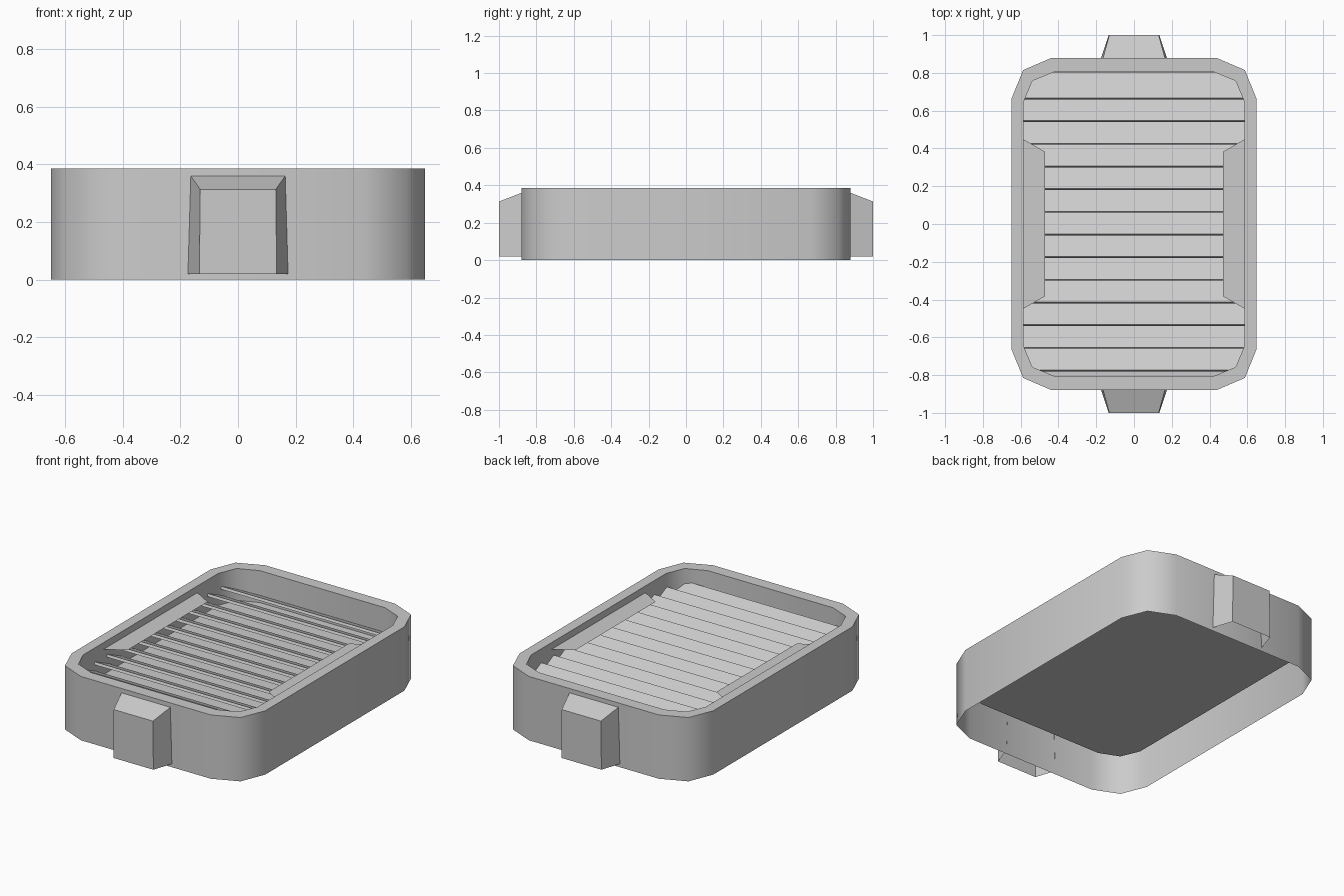
import bpy
import bmesh
import math
from mathutils import Matrix

cube = bpy.data.objects.get("Cube")
if cube:
    bpy.data.objects.remove(cube, do_unlink=True)

grey = bpy.data.materials.new("plain_grey")
grey.use_nodes = True
grey.diffuse_color = (0.6, 0.6, 0.6, 1)
grey.node_tree.nodes["Principled BSDF"].inputs["Base Color"].default_value = (0.6, 0.6, 0.6, 1)

TOP, FLOOR, LEDGE_TOP = 0.386, 0.193, 0.345


def finish(name, bm, smooth=False):
    mesh = bpy.data.meshes.new(name)
    bm.to_mesh(mesh)
    bm.free()
    mesh.materials.append(grey)
    obj = bpy.data.objects.new(name, mesh)
    bpy.context.scene.collection.objects.link(obj)
    if smooth:
        bpy.ops.object.select_all(action='DESELECT')
        obj.select_set(True)
        bpy.context.view_layer.objects.active = obj
        bpy.ops.object.shade_smooth_by_angle(angle=math.radians(50))


def outline(corner):
    """Mirror one chamfered corner into a full counter-clockwise loop."""
    half = corner + [(-x, y) for x, y in reversed(corner)]
    return half + [(-x, -y) for x, y in half]


def ring(bm, pts, z):
    return [bm.verts.new((x, y, z)) for x, y in pts]


def bridge(bm, a, b):
    for i in range(len(a)):
        j = (i + 1) % len(a)
        bm.faces.new((a[i], a[j], b[j], b[i]))


def sheet(name, pts, z):
    bm = bmesh.new()
    bm.faces.new(ring(bm, pts, z))
    finish(name, bm)


# Frame: thin outer skirt, flat rim, inner wall and recessed floor
outer = outline([(0.648, 0.665), (0.587, 0.815), (0.435, 0.88)])
inner = outline([(0.585, 0.645), (0.538, 0.757), (0.42, 0.806)])
bm = bmesh.new()
loops = [ring(bm, outer, 0), ring(bm, outer, TOP),
         ring(bm, inner, TOP), ring(bm, inner, FLOOR)]
for low, high in zip(loops, loops[1:]):
    bridge(bm, low, high)
bm.faces.new(loops[-1])
finish("frame", bm, smooth=True)

# Overlapping tilted slats above the floor, high edge towards the front
TILT, LENGTH, THICK = math.radians(25), 0.15, 0.016
for i in range(13):
    bm = bmesh.new()
    bmesh.ops.create_cube(bm, size=1)
    bmesh.ops.scale(bm, vec=(1.172, LENGTH, THICK), verts=bm.verts)
    bmesh.ops.translate(bm, vec=(0, LENGTH / 2, -THICK / 2), verts=bm.verts)
    move = Matrix.Translation((0, 0.667 - 0.12 * i, 0.302)) @ Matrix.Rotation(-TILT, 4, 'X')
    bmesh.ops.transform(bm, matrix=move, verts=bm.verts)
    finish(f"slat_{i + 1}", bm)

# Flat side ledges over the slat ends
ledge = [(0.588, -0.45), (0.588, 0.45), (0.472, 0.383), (0.472, -0.383)]
sheet("left_ledge", ledge, LEDGE_TOP)
sheet("right_ledge", [(-x, -y) for x, y in ledge], LEDGE_TOP)

# Hollow tapered lugs on the ends, open underneath
for side, label in ((-1, "front"), (1, "back")):
    base = [(-0.174, 0.02), (-0.164, 0.36), (0.164, 0.36), (0.174, 0.02)]
    tip = [(-0.134, 0.02), (-0.131, 0.313), (0.131, 0.313), (0.134, 0.02)]
    bm = bmesh.new()
    a = [bm.verts.new((side * x, side * 0.879, z)) for x, z in base]
    b = [bm.verts.new((side * x, side, z)) for x, z in tip]
    for i in range(3):
        bm.faces.new((a[i], b[i], b[i + 1], a[i + 1]))
    bm.faces.new(b[::-1])
    bmesh.ops.recalc_face_normals(bm, faces=bm.faces)
    finish(f"{label}_lug", bm)
